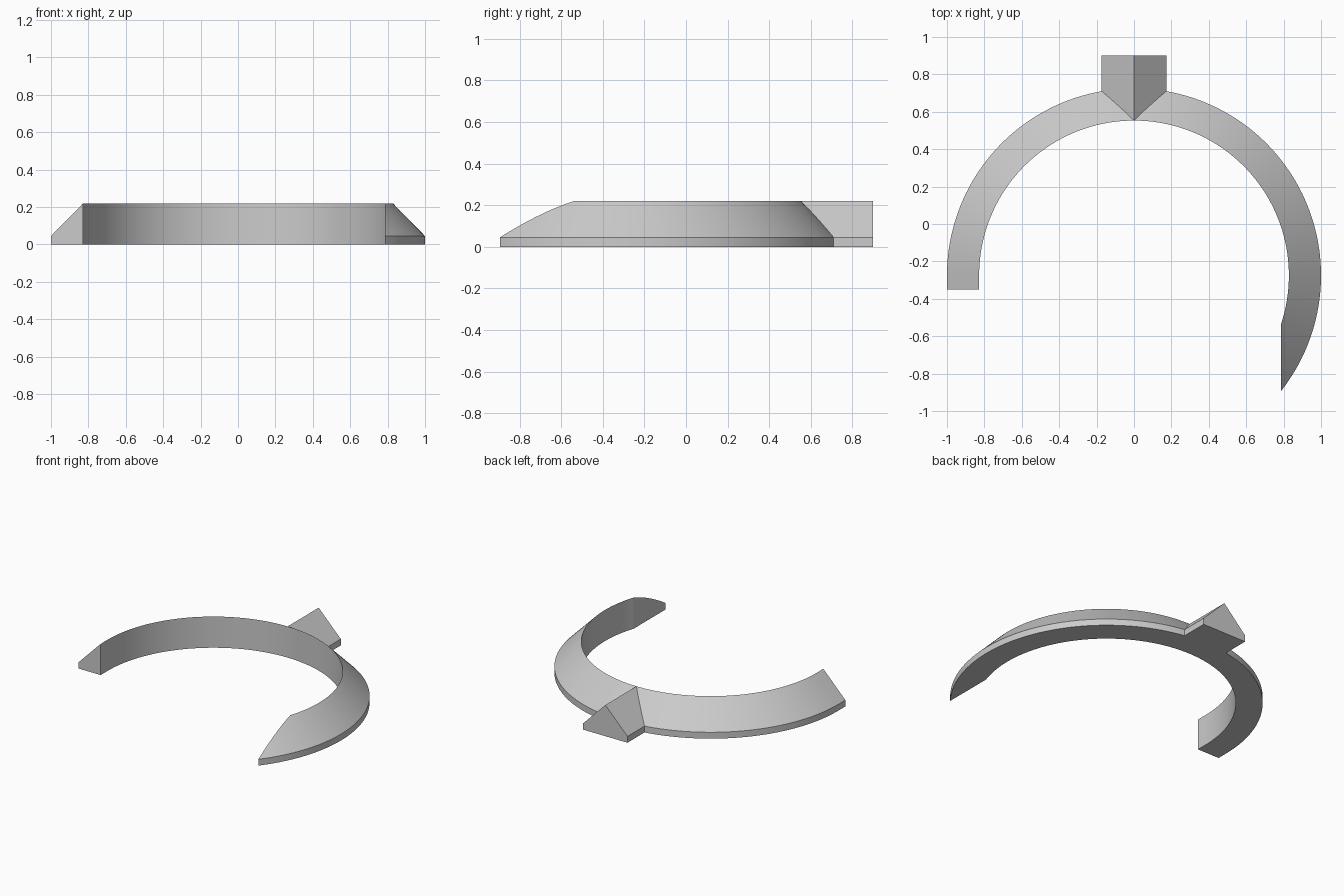
import bpy, bmesh, math

cube = bpy.data.objects.get("Cube")
if cube:
    bpy.data.objects.remove(cube, do_unlink=True)

CENTRE_Y = -0.275
INNER, OUTER = 0.828, 1.0
LIP, TOP = 0.045, 0.22
HALF_WIDTH = 0.173
CUT_X = 0.785
LEFT_END = -0.35

grey = bpy.data.materials.new("light grey")
grey.use_nodes = True
colour = (0.6, 0.6, 0.6, 1)
grey.diffuse_color = colour
grey.node_tree.nodes["Principled BSDF"].inputs["Base Color"].default_value = colour


def finish(bm, name, smooth):
    bmesh.ops.recalc_face_normals(bm, faces=bm.faces[:])
    mesh = bpy.data.meshes.new(name)
    bm.to_mesh(mesh)
    bm.free()
    mesh.materials.append(grey)
    obj = bpy.data.objects.new(name, mesh)
    bpy.context.collection.objects.link(obj)
    if smooth:
        bpy.ops.object.select_all(action='DESELECT')
        obj.select_set(True)
        bpy.context.view_layer.objects.active = obj
        bpy.ops.object.shade_smooth_by_angle(angle=math.radians(30))
    return obj


def loft(bm, sections):
    """Skin closed cross-sections of equal point count."""
    rings = [[bm.verts.new(p) for p in s] for s in sections]
    for a, b in zip(rings, rings[1:]):
        for i in range(len(a)):
            j = (i + 1) % len(a)
            bm.faces.new((a[i], a[j], b[j], b[i]))
    return rings


# Open bevelled ring, with a short straight run at the right-hand end
profile = [(INNER, 0), (OUTER, 0), (OUTER, LIP), (INNER, TOP)]
sections = []
for deg in range(-56, 181, 2):
    a = math.radians(deg)
    sections.append([(r * math.cos(a), CENTRE_Y + r * math.sin(a), z)
                     for r, z in profile])
sections.append([(-r, LEFT_END, z) for r, z in profile])

bm = bmesh.new()
rings = loft(bm, sections)
bm.faces.new(rings[-1])

# Slice the long end along a front-to-back plane
tail = [f for f in bm.faces
        if f.calc_center_median().x > 0 and f.calc_center_median().y < CENTRE_Y]
geom = set(tail)
for f in tail:
    geom.update(f.verts)
    geom.update(f.edges)
bmesh.ops.bisect_plane(bm, geom=list(geom), plane_co=(CUT_X, 0, 0),
                       plane_no=(1, 0, 0), clear_inner=True)
bmesh.ops.holes_fill(bm, edges=[e for e in bm.edges if e.is_boundary], sides=0)
finish(bm, "ring_band", True)

# Ridged pointer running out from the back of the ring
gable = [(-HALF_WIDTH, 0), (HALF_WIDTH, 0), (HALF_WIDTH, LIP),
         (0, TOP), (-HALF_WIDTH, LIP)]
bm = bmesh.new()
ends = loft(bm, [[(x, y, z) for x, z in gable]
                 for y in (CENTRE_Y + INNER, 0.9)])
for end in ends:
    bm.faces.new(end)
finish(bm, "back_pointer", False)
